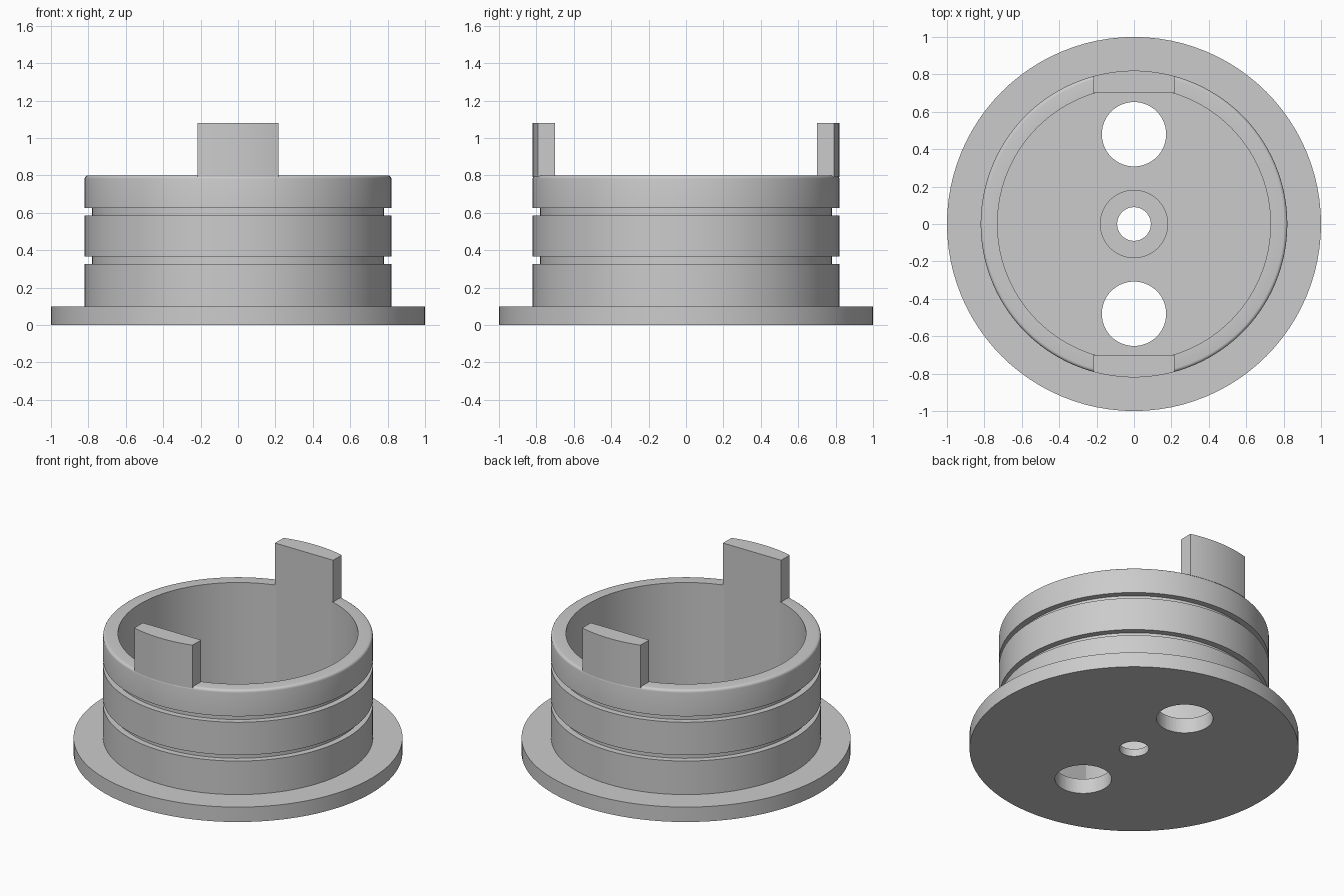
import bpy, bmesh
from math import sqrt, pi, sin, cos, asin

cube = bpy.data.objects.get("Cube")
if cube:
    bpy.data.objects.remove(cube, do_unlink=True)

SEGMENTS = 96
R_BAND, R_GROOVE, R_INNER = 0.82, 0.78, 0.73
FLOOR, RIM, TAB_TOP = 0.10, 0.80, 1.08

grey = bpy.data.materials.new("plain grey")
grey.use_nodes = True
grey.diffuse_color = (0.6, 0.6, 0.6, 1)
grey.node_tree.nodes["Principled BSDF"].inputs["Base Color"].default_value = (0.6, 0.6, 0.6, 1)


def make_object(name, bm):
    bmesh.ops.remove_doubles(bm, verts=bm.verts, dist=1e-5)
    bmesh.ops.recalc_face_normals(bm, faces=bm.faces)
    mesh = bpy.data.meshes.new(name)
    bm.to_mesh(mesh)
    bm.free()
    mesh.materials.append(grey)
    obj = bpy.data.objects.new(name, mesh)
    bpy.context.collection.objects.link(obj)
    return obj


def activate(obj):
    bpy.ops.object.select_all(action='DESELECT')
    obj.select_set(True)
    bpy.context.view_layer.objects.active = obj


def lathe(name, profile):
    """Revolve a closed (radius, height) profile around z."""
    bm = bmesh.new()
    verts = [bm.verts.new((r, 0, z)) for r, z in profile]
    edges = [bm.edges.new((a, b)) for a, b in zip(verts, verts[1:] + verts[:1])]
    bmesh.ops.spin(bm, geom=verts + edges, cent=(0, 0, 0), axis=(0, 0, 1),
                   angle=2 * pi, steps=SEGMENTS)
    return make_object(name, bm)


# Flanged cup: base flange, two ring grooves, rounded rim, counterbored floor
profile = [(0.09, 0), (1, 0), (1, FLOOR), (R_BAND, FLOOR)]
for low, high in ((0.325, 0.365), (0.585, 0.625)):
    profile += [(R_BAND, low), (R_GROOVE, low), (R_GROOVE, high), (R_BAND, high)]
fillet = 0.018
profile += [(R_BAND - fillet + fillet * cos(a), RIM - fillet + fillet * sin(a))
            for a in (i * pi / 8 for i in range(5))]
profile += [(R_INNER, RIM), (R_INNER, FLOOR), (0.18, FLOOR), (0.18, 0.05), (0.09, 0.05)]
cup = lathe("flanged_cup", profile)

# Two through holes in the floor
for side in (-1, 1):
    bpy.ops.mesh.primitive_cylinder_add(vertices=64, radius=0.172, depth=0.4,
                                        location=(0, side * 0.48, 0.05))
    cutter = bpy.context.object
    cutter.name = "hole_cutter"
    cutter.hide_render = True
    activate(cup)
    cut = cup.modifiers.new("floor hole", 'BOOLEAN')
    cut.operation, cut.solver, cut.object = 'DIFFERENCE', 'EXACT', cutter
    bpy.ops.object.modifier_apply(modifier=cut.name)
    bpy.data.objects.remove(cutter, do_unlink=True)


def tab(name, side):
    """Upright lug: flat inside, curved outside, its root set into the wall."""
    half, inner = 0.216, 0.70

    def ring(radius, z):
        spread = asin(half / radius)
        angles = [spread * (i / 6 - 1) for i in range(13)]
        points = [(radius * sin(a), radius * cos(a)) for a in angles]
        points += [(half, inner), (-half, inner)]
        return [bm.verts.new((x, side * y, z)) for x, y in points]

    bm = bmesh.new()
    seat = RIM - 0.01
    rings = [ring(r, z) for r, z in ((0.76, FLOOR - 0.02), (0.76, seat),
                                     (R_BAND, seat), (R_BAND, TAB_TOP))]
    for lower, upper in zip(rings, rings[1:]):
        for i in range(len(lower)):
            j = (i + 1) % len(lower)
            bm.faces.new((lower[i], lower[j], upper[j], upper[i]))
    bm.faces.new(rings[0])
    bm.faces.new(rings[-1])
    return make_object(name, bm)


parts = [cup, tab("front_tab", -1), tab("back_tab", 1)]

for part in parts:
    activate(part)
    bpy.ops.object.shade_smooth_by_angle(angle=pi / 6)
